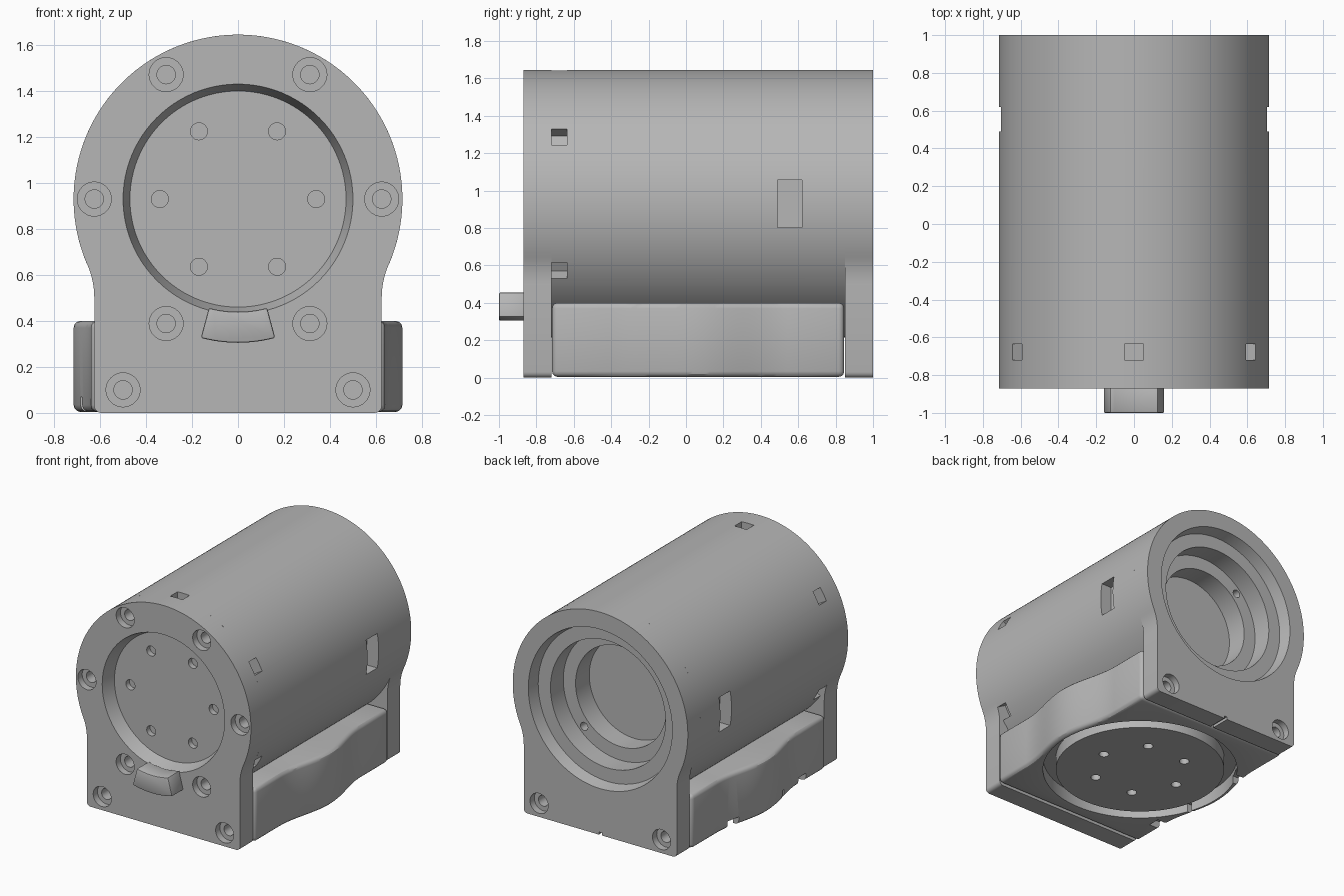
import bpy, bmesh, math
from math import sin, cos, pi, radians
from mathutils import Matrix, Vector

if "Cube" in bpy.data.objects:
    bpy.data.objects.remove(bpy.data.objects["Cube"])

grey = bpy.data.materials.new("plain grey")
grey.use_nodes = True
grey.diffuse_color = (0.47, 0.47, 0.47, 1)
grey.node_tree.nodes["Principled BSDF"].inputs["Base Color"].default_value = grey.diffuse_color

AXIS_Z = 0.93      # height of the barrel axis
R = 0.715          # barrel radius
FRONT, BACK = -0.87, 1.0
INNER_F, INNER_B = -0.72, 0.85
FOOT_Y = (INNER_F + INNER_B) / 2


def make(name, bm):
    bmesh.ops.recalc_face_normals(bm, faces=bm.faces)
    me = bpy.data.meshes.new(name)
    bm.to_mesh(me)
    bm.free()
    me.materials.append(grey)
    ob = bpy.data.objects.new(name, me)
    bpy.context.collection.objects.link(ob)
    return ob


def extrude(name, points, direction):
    bm = bmesh.new()
    face = bm.faces.new([bm.verts.new(p) for p in points])
    new = bmesh.ops.extrude_face_region(bm, geom=[face])["geom"]
    bmesh.ops.translate(bm, vec=direction,
                        verts=[v for v in new if isinstance(v, bmesh.types.BMVert)])
    return make(name, bm)


def rod(name, start, end, r1, r2=None, seg=96):
    a, b = Vector(start), Vector(end)
    turn = (b - a).to_track_quat("Z", "Y").to_matrix().to_4x4()
    bm = bmesh.new()
    bmesh.ops.create_cone(bm, cap_ends=True, segments=seg, radius1=r1,
                          radius2=r1 if r2 is None else r2, depth=(b - a).length,
                          matrix=Matrix.Translation((a + b) / 2) @ turn)
    return make(name, bm)


def box(name, centre, size, tilt=0):
    bm = bmesh.new()
    bmesh.ops.create_cube(bm, size=1, matrix=Matrix.Translation(centre)
                          @ Matrix.Rotation(tilt, 4, "Y") @ Matrix.Diagonal((*size, 1)))
    return make(name, bm)


def apply(ob, mod):
    bpy.context.view_layer.objects.active = ob
    bpy.ops.object.modifier_apply(modifier=mod.name)


def cut(cutter, *targets):
    for ob in targets:
        mod = ob.modifiers.new("cut", "BOOLEAN")
        mod.operation, mod.solver, mod.object = "DIFFERENCE", "EXACT", cutter
        apply(ob, mod)
    bpy.data.objects.remove(cutter)


def bevel(ob, width, segments=3):
    mod = ob.modifiers.new("bevel", "BEVEL")
    mod.width, mod.segments, mod.limit_method = width, segments, "ANGLE"
    mod.angle_limit = radians(40)
    apply(ob, mod)


def plate_profile():
    # Round head blending through concave fillets into a straight foot
    half, fillet_z, fillet, corner = 0.625, 0.5, 0.36, 0.03
    fx = half + fillet
    join = math.atan2(fillet_z - AXIS_Z, fx)
    right = []
    for i in range(5):
        a = -pi / 2 + pi / 2 * i / 4
        right.append((half - corner + corner * cos(a), corner + corner * sin(a)))
    for i in range(9):
        a = pi + join * i / 8
        right.append((fx + fillet * cos(a), fillet_z + fillet * sin(a)))
    for i in range(1, 48):
        a = join + (pi / 2 - join) * i / 48
        right.append((R * cos(a), AXIS_Z + R * sin(a)))
    return right + [(0, AXIS_Z + R)] + [(-x, z) for x, z in reversed(right)]


# Main housing: two end plates and the barrel between them
front_plate = extrude("front_plate", [(x, FRONT, z) for x, z in plate_profile()],
                      (0, INNER_F - FRONT, 0))
back_plate = extrude("back_plate", [(x, INNER_B, z) for x, z in plate_profile()],
                     (0, BACK - INNER_B, 0))
barrel = rod("barrel", (0, INNER_F, AXIS_Z), (0, INNER_B, AXIS_Z), R, seg=192)

# Foot with a smooth bulge on each side
side = []
steps = 32
for i in range(steps + 1):
    t = -1 + 2 * i / steps
    side.append((0.64 + 0.075 * cos(pi * t / 2) ** 2, FOOT_Y + 0.48 * t))
ends = 0.004
side = [(0.64, INNER_F + ends)] + side + [(0.64, INNER_B - ends)]
outline = side + [(-x, y) for x, y in reversed(side)]
foot = extrude("foot", [(x, y, 0.004) for x, y in outline], (0, 0, 0.396))
bevel(foot, 0.03)


def on_axis(r, angle, y):
    return (r * cos(angle), y, AXIS_Z + r * sin(angle))


def axial_cut(r1, r2, start, end, *targets):
    cut(rod("cutter", (0, start, AXIS_Z), (0, end, AXIS_Z), r1, r2), *targets)


# Front output recess, and the stepped bore at the back
axial_cut(0.503, 0.47, FRONT - 0.01, FRONT + 0.1, front_plate)
axial_cut(0.59, 0.57, BACK + 0.01, BACK - 0.09, back_plate)
axial_cut(0.47, 0.47, BACK + 0.01, BACK - 0.24, back_plate, barrel)
axial_cut(0.37, 0.37, BACK, BACK - 0.4, barrel)

# Output face holes and counterbored screws
for k in range(6):
    a = k * pi / 3
    cut(rod("cutter", on_axis(0.34, a, FRONT), on_axis(0.34, a, FRONT + 0.14),
            0.037, seg=24), front_plate)


def screw_hole(x, z, face, inward, target):
    for r, depth in ((0.074, 0.05), (0.04, 0.13)):
        cut(rod("cutter", (x, face - inward * 0.02, z), (x, face + inward * depth, z),
                r, seg=32), target)


for k in range(6):
    x, _, z = on_axis(0.625, k * pi / 3, 0)
    screw_hole(x, z, FRONT, 1, front_plate)
for x in (-0.5, 0.5):
    screw_hole(x, 0.1, FRONT, 1, front_plate)
    screw_hole(x, 0.1, BACK, -1, back_plate)

# Small holes on the step of the back bore
for s in (-1, 1):
    cut(rod("cutter", (0.3 * s, BACK - 0.2, AXIS_Z - 0.3 * s),
            (0.3 * s, BACK - 0.32, AXIS_Z - 0.3 * s), 0.03, seg=24), barrel)

# Small locking slots around the barrel front and a window on each side
for deg in (-30, 30, 90, 150, 210):
    a = radians(deg)
    cut(box("cutter", on_axis(R, a, -0.682), (0.16, 0.092, 0.1), -a), barrel)
for s in (-1, 1):
    cut(box("cutter", (s * 0.72, 0.555, AXIS_Z), (0.2, 0.13, 0.255)), barrel)

# Round groove under the foot, with slots through its left-hand wall
cut(rod("cutter", (0, FOOT_Y, -0.1), (0, FOOT_Y, 0.1), 0.68), foot)
for y, w, h in ((0.39, 0.1, 0.06), (-0.16, 0.03, 0.07), (-0.44, 0.09, 0.06)):
    cut(box("cutter", (-0.65, y, 0), (0.2, w, 2 * h)), foot)

# Round mounting disc inside the groove
mount_disc = rod("mount_disc", (0, FOOT_Y, 0.004), (0, FOOT_Y, 0.12), 0.59)
for k in range(6):
    a = k * pi / 3
    x, y = 0.33 * cos(a), FOOT_Y + 0.33 * sin(a)
    cut(rod("cutter", (x, y, -0.05), (x, y, 0.08), 0.035, seg=24), mount_disc)

# Small notch at the lower edge of the back plate
cut(box("cutter", (0, BACK - 0.06, 0), (0.025, 0.2, 0.04)), back_plate)

# Curved stop tab in front of the output
arc = [radians(-105 + 30 * i / 10) for i in range(11)]
tab = [on_axis(0.49, a, -1) for a in arc] + [on_axis(0.625, a, -1) for a in reversed(arc)]
stop_tab = extrude("stop_tab", tab, (0, 0.14, 0))
bevel(stop_tab, 0.008, 2)

for ob in (front_plate, back_plate, barrel, foot, mount_disc, stop_tab):
    bpy.ops.object.select_all(action="DESELECT")
    ob.select_set(True)
    bpy.context.view_layer.objects.active = ob
    bpy.ops.object.shade_smooth_by_angle(angle=radians(30))
